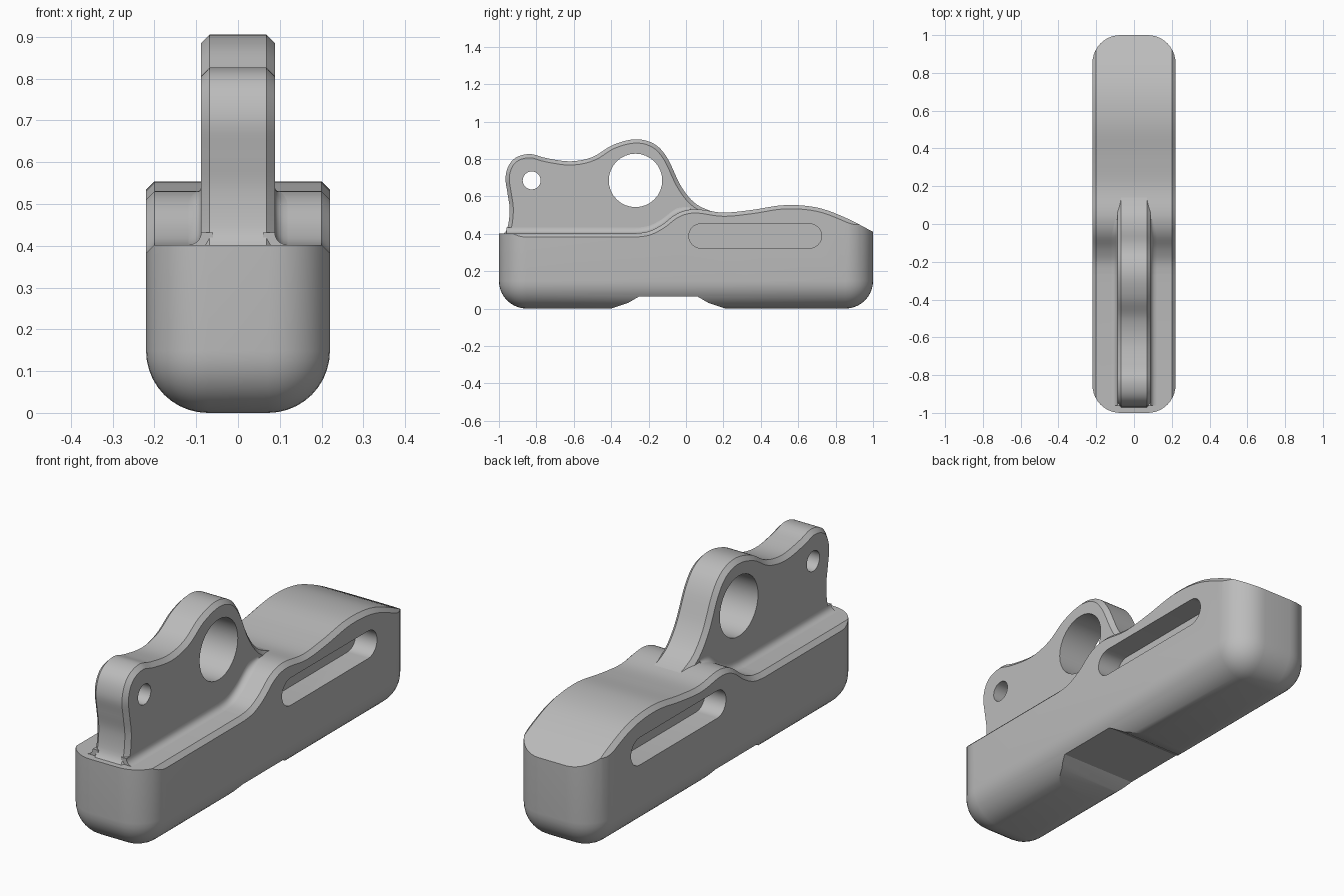
import bpy, bmesh, math
from mathutils import Vector

if "Cube" in bpy.data.objects:
    bpy.data.objects.remove(bpy.data.objects["Cube"])

grey = bpy.data.materials.new("plain grey")
grey.use_nodes = True
grey.diffuse_color = (0.5, 0.5, 0.5, 1)
grey.node_tree.nodes["Principled BSDF"].inputs["Base Color"].default_value = (0.5, 0.5, 0.5, 1)


def finish(bm, name):
    bmesh.ops.recalc_face_normals(bm, faces=bm.faces)
    mesh = bpy.data.meshes.new(name)
    bm.to_mesh(mesh)
    bm.free()
    ob = bpy.data.objects.new(name, mesh)
    bpy.context.collection.objects.link(ob)
    mesh.materials.append(grey)
    return ob


def smooth_path(pts, steps=5):
    """Catmull-Rom curve through (y, z) points."""
    p = [Vector(q) for q in [pts[0]] + pts + [pts[-1]]]
    out = []
    for a, b, c, d in zip(p, p[1:], p[2:], p[3:]):
        for i in range(steps):
            t = i / steps
            out.append(0.5 * (2 * b + (c - a) * t + (2 * a - 5 * b + 4 * c - d) * t * t
                              + (3 * b - a - 3 * c + d) * t ** 3))
    return out + [p[-1]]


def prism(name, profile, x0, x1, chamfer=0):
    """Extrude a (y, z) outline along x, with chamfered rims."""
    bm = bmesh.new()
    face = bm.faces.new([bm.verts.new((x0, y, z)) for y, z in profile])
    ext = bmesh.ops.extrude_face_region(bm, geom=[face])["geom"]
    bmesh.ops.translate(bm, vec=(x1 - x0, 0, 0),
                        verts=[v for v in ext if isinstance(v, bmesh.types.BMVert)])
    bmesh.ops.recalc_face_normals(bm, faces=bm.faces)
    if chamfer:
        rim = [e for e in bm.edges if abs(e.verts[0].co.x - e.verts[1].co.x) < 1e-6]
        bmesh.ops.bevel(bm, geom=rim, offset=chamfer, segments=1, affect='EDGES')
    return finish(bm, name)


def capsule(y0, y1, z, r, n=16):
    """Outline of a slot; y0 == y1 gives a circle."""
    pts = []
    for centre, start in ((y1, -math.pi / 2), (y0, math.pi / 2)):
        last = n if y0 == y1 else n + 1
        for i in range(last):
            a = start + math.pi * i / n
            pts.append((centre + r * math.cos(a), z + r * math.sin(a)))
    return pts


def combine(ob, tool, operation):
    mod = ob.modifiers.new("cut", 'BOOLEAN')
    mod.operation, mod.object, mod.solver = operation, tool, 'EXACT'
    bpy.context.view_layer.objects.active = ob
    bpy.ops.object.modifier_apply(modifier=mod.name)
    bpy.data.objects.remove(tool)


# Body block: rounded at the corners and underneath
bm = bmesh.new()
bmesh.ops.create_cube(bm, size=1)
for v in bm.verts:
    v.co = (v.co.x * 0.44, v.co.y * 2, (v.co.z + 0.5) * 0.8)
edges = [e for e in bm.edges if min(v.co.z for v in e.verts) < 0.01]
bmesh.ops.bevel(bm, geom=edges, offset=0.148, segments=10, profile=0.5, affect='EDGES')
body = finish(bm, "body")

# Wavy, chamfered top of the body
deck = smooth_path([(-0.27, 0.402), (-0.2, 0.412), (-0.13, 0.447), (-0.06, 0.5), (0, 0.525),
                    (0.07, 0.53), (0.2, 0.513), (0.35, 0.527), (0.53, 0.553), (0.7, 0.54),
                    (0.85, 0.487), (1.0, 0.41)])
outline = [(-1.2, -0.2), (-1.2, 0.402)] + [tuple(p) for p in deck] + [(1.2, 0.3), (1.2, -0.2)]
combine(body, prism("top_cutter", outline, -0.22, 0.22, 0.02), 'INTERSECT')

# Underside notch and the side pockets
notch = [(-0.43, -0.02), (-0.4, 0), (-0.31, 0.03), (-0.25, 0.065),
         (0.06, 0.065), (0.12, 0.03), (0.21, 0), (0.24, -0.02)]
combine(body, prism("notch_cutter", notch, -0.4, 0.4), 'DIFFERENCE')
for side in (-1, 1):
    pocket = prism("pocket_cutter", capsule(0.08, 0.66, 0.388, 0.065), side * 0.11, side * 0.4)
    combine(body, pocket, 'DIFFERENCE')

# Upright fin with two through holes
crest = smooth_path([(-0.99, 0.385), (-0.955, 0.43), (-0.943, 0.53), (-0.955, 0.62),
                     (-0.965, 0.7), (-0.945, 0.77), (-0.9, 0.812), (-0.83, 0.826), (-0.75, 0.805),
                     (-0.62, 0.787), (-0.5, 0.81), (-0.39, 0.875), (-0.27, 0.905),
                     (-0.17, 0.88), (-0.1, 0.805), (-0.03, 0.66), (0.04, 0.57),
                     (0.12, 0.526), (0.2, 0.505)])
fin = prism("fin", [tuple(p) for p in crest] + [(0.2, 0.25), (-0.9, 0.25)], -0.088, 0.088, 0.02)
for y, r in ((-0.27, 0.143), (-0.825, 0.048)):
    combine(fin, prism("hole_cutter", capsule(y, y, 0.685, r), -0.3, 0.3), 'DIFFERENCE')

# Concave fillets where the fin meets the body
line = [Vector((-0.96, 0.402))] + [p for p in deck if p.x < 0.03]
for side, label in ((1, "left"), (-1, "right")):
    bm = bmesh.new()
    rings = []
    for y, z in line:
        r = 0.03 if y < -0.05 else 0.03 - 0.25 * (y + 0.05)
        sec = [(0.06, -0.03), (0.088 + r, -0.03)]
        for i in range(6):
            a = i / 5 * math.pi / 2
            sec.append((0.088 + r * (1 - math.sin(a)), r * (1 - math.cos(a))))
        sec.append((0.06, r))
        rings.append([bm.verts.new((side * x, y, z + h)) for x, h in sec])
    for a, b in zip(rings, rings[1:]):
        for i in range(len(a)):
            j = (i + 1) % len(a)
            bm.faces.new((a[i], a[j], b[j], b[i]))
    bm.faces.new(rings[0])
    bm.faces.new(rings[-1])
    finish(bm, label + "_fin_fillet")

# Smooth the curved faces, keep the edges sharp
for ob in bpy.context.collection.objects:
    if ob.type == 'MESH' and ob.data.materials and ob.data.materials[0] == grey:
        bpy.ops.object.select_all(action='DESELECT')
        ob.select_set(True)
        bpy.context.view_layer.objects.active = ob
        bpy.ops.object.shade_smooth_by_angle(angle=math.radians(28))
